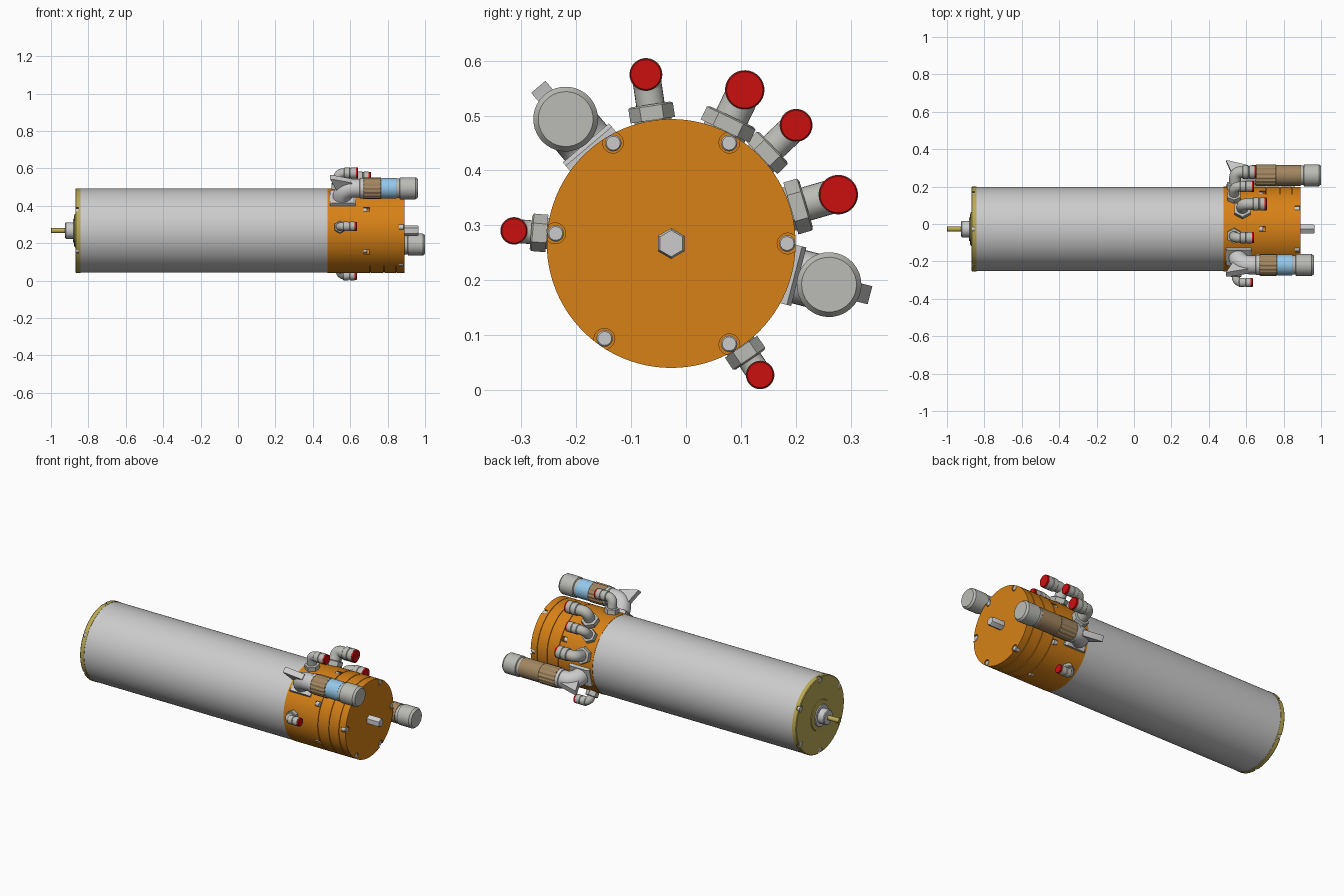
import bpy, bmesh
from math import sin, cos, pi, radians
from mathutils import Matrix, Vector

if "Cube" in bpy.data.objects:
    bpy.data.objects.remove(bpy.data.objects["Cube"])

AXIS = Matrix.Translation((0, -0.027, 0.267))


def material(name, *rgb):
    m = bpy.data.materials.new(name)
    m.diffuse_color = (*rgb, 1)
    m.use_nodes = True
    m.node_tree.nodes["Principled BSDF"].inputs["Base Color"].default_value = m.diffuse_color
    return m


ORANGE = material("orange", 0.68, 0.22, 0.008)
GOLD = material("gold", 0.5, 0.4, 0.09)
RED = material("red", 0.6, 0.005, 0.005)
TAN = material("tan", 0.36, 0.24, 0.12)
BLUE = material("blue", 0.3, 0.58, 0.82)
STEEL = material("steel", 0.5, 0.5, 0.47)


def finish(name, bm, angle, mat):
    # local frame: x along the motor, y tangential, z radial at the given angle
    bmesh.ops.recalc_face_normals(bm, faces=bm.faces)
    bm.transform(AXIS @ Matrix.Rotation(radians(angle - 90), 4, 'X'))
    me = bpy.data.meshes.new(name)
    bm.to_mesh(me)
    bm.free()
    if mat:
        me.materials.append(mat)
    ob = bpy.data.objects.new(name, me)
    bpy.context.collection.objects.link(ob)
    return ob


def loft(name, rings, angle=90, n=32, mat=None, phase=0, flute=0):
    # rings: (x, radial height, heading in degrees, radius)
    bm = bmesh.new()
    loops = []
    for x, h, a, rad in rings:
        up = Vector((-sin(radians(a)), 0, cos(radians(a))))
        row = []
        for j in range(n):
            p = 2 * pi * j / n + radians(phase)
            r = rad - (flute if j % 4 > 1 else 0)
            row.append(bm.verts.new(Vector((x, 0, h)) + r * (cos(p) * Vector((0, 1, 0)) + sin(p) * up)))
        loops.append(row)
    for a, b in zip(loops, loops[1:]):
        for j in range(n):
            k = (j + 1) % n
            bm.faces.new((a[j], a[k], b[k], b[j]))
    bm.faces.new(loops[0][::-1])
    bm.faces.new(loops[-1])
    return finish(name, bm, angle, mat)


def turned(name, profile, angle=90, h=0, **kw):
    return loft(name, [(x, h, 0, r) for x, r in profile], angle, **kw)


def prism(name, pts, half, angle, mat=None):
    # profile in the x / radial plane, extruded tangentially
    bm = bmesh.new()
    f = bm.faces.new([bm.verts.new((x, -half, z)) for x, z in pts])
    ext = bmesh.ops.extrude_face_region(bm, geom=[f])
    bmesh.ops.translate(bm, vec=(0, 2 * half, 0),
                        verts=[v for v in ext['geom'] if isinstance(v, bmesh.types.BMVert)])
    return finish(name, bm, angle, mat)


def bend(x, h, rad, R, steps=8):
    # quarter bend from radial to +x; (x, h) is the corner of the two centre lines
    return [(x + R - R * cos(t), h - R + R * sin(t), 90 - 90 * i / steps, rad)
            for i in range(steps + 1) for t in [pi / 2 * i / steps]]


def cut(ob, cutters):
    for c in cutters:
        m = ob.modifiers.new("pocket", 'BOOLEAN')
        m.object, m.operation, m.solver = c, 'DIFFERENCE', 'EXACT'
    dg = bpy.context.evaluated_depsgraph_get()
    me = bpy.data.meshes.new_from_object(ob.evaluated_get(dg))
    ob.modifiers.clear()
    ob.data = me
    for c in cutters:
        bpy.data.objects.remove(c)


# Main barrel
turned("motor_barrel", [(-0.843, 0.225), (0.479, 0.225)], n=96)

# Orange head with seam grooves and bolt pockets
prof = [(0.479, 0.2265)]
for g in (0.707, 0.78, 0.846):
    prof += [(g - 0.002, 0.2265), (g - 0.002, 0.222), (g + 0.002, 0.222), (g + 0.002, 0.2265)]
prof += [(0.889, 0.2265)]
head = turned("orange_head", prof, n=96, mat=ORANGE)
END = (0, 60, 120, 175, 235, 300)
MID = range(30, 390, 60)
cut(head, [turned("cutter", [(0.862, 0.019), (0.9, 0.019)], a, 0.212, n=20) for a in END]
    + [turned("cutter", [(0.67, 0.019), (0.7035, 0.019)], a, 0.213, n=20) for a in MID])
for a in END:
    turned("end_bolt", [(0.86, 0.015), (0.885, 0.015), (0.888, 0.0125)], a, 0.211, n=20)
for a in MID:
    turned("middle_bolt", [(0.668, 0.014), (0.69, 0.014)], a, 0.212, n=20)
turned("hex_stud", [(0.885, 0.028), (0.958, 0.028), (0.966, 0.024)], n=6, phase=30)

# Gold rear cap with rim bolts
cap = turned("rear_cap", [(-0.87, 0.223), (-0.866, 0.2265), (-0.842, 0.2265)], n=96, mat=GOLD)
REAR = range(30, 390, 60)
cut(cap, [turned("cutter", [(-0.88, 0.018), (-0.853, 0.018)], a, 0.212, n=20) for a in REAR])
for a in REAR:
    turned("rear_bolt", [(-0.868, 0.014), (-0.85, 0.014)], a, 0.209, n=20)

# Rear boss, collar and shaft
turned("rear_boss", [(-0.878, 0.07), (-0.874, 0.088), (-0.866, 0.092)], n=64, mat=GOLD)
turned("shaft_seal", [(-0.883, 0.062), (-0.875, 0.066)], n=48)
turned("shaft_collar", [(-0.926, 0.024), (-0.924, 0.04), (-0.92, 0.044), (-0.875, 0.044)], n=48)
turned("drive_shaft", [(-1.0, 0.012), (-0.998, 0.0135), (-0.915, 0.0135)], n=24, mat=GOLD)


# Elbow hose fittings
def fitting(angle, dist, rad, x0, x1):
    s = rad / 0.03
    loft("fitting_nut", [(x0, 0.215, 90, 0.034 * s), (x0, 0.227, 90, 0.034 * s),
                         (x0, 0.227, 90, 0.041 * s), (x0, 0.253, 90, 0.041 * s),
                         (x0, 0.256, 90, 0.036 * s)], angle, n=6, mat=STEEL)
    loft("fitting_elbow", [(x0, 0.25, 90, 0.026 * s)]
         + bend(x0, dist, 0.026 * s, 0.028) + [(x1 - 0.06, dist, 0, 0.026 * s)], angle, n=24, mat=STEEL)
    turned("fitting_sleeve", [(x1 - 0.075, rad - 0.003), (x1 - 0.072, rad), (x1 - 0.045, rad),
                              (x1 - 0.043, rad - 0.003), (x1 - 0.039, rad - 0.003),
                              (x1 - 0.037, rad), (x1 - 0.011, rad)], angle, dist, mat=STEEL)
    turned("fitting_release_ring", [(x1 - 0.012, rad - 0.001), (x1 - 0.002, rad - 0.001),
                                    (x1, rad - 0.003)], angle, dist, mat=RED)


for f in ((98.5, 0.311, 0.030, 0.535, 0.642), (64.4, 0.310, 0.036, 0.58, 0.71),
          (43.4, 0.313, 0.030, 0.535, 0.642), (16.3, 0.317, 0.036, 0.54, 0.655),
          (-55.9, 0.289, 0.026, 0.545, 0.635), (175.4, 0.287, 0.025, 0.545, 0.635)):
    fitting(*f)


# Angled electrical connectors
def connector(angle, h, bands, end):
    prism("connector_base", [(0.493, 0.2), (0.628, 0.2), (0.628, 0.232), (0.615, 0.24),
                             (0.505, 0.24), (0.493, 0.232)], 0.055, angle)
    start = bands[0][0]
    loft("connector_elbow", [(0.557, 0.225, 90, 0.052)] + bend(0.557, h, 0.05, 0.06)
         + [(start - 0.02, h, 0, 0.05), (start - 0.018, h, 0, 0.055), (start, h, 0, 0.055)], angle)
    prism("connector_tab", [(0.493, 0.374), (0.508, 0.374), (0.61, 0.349), (0.61, 0.3),
                            (0.56, 0.26), (0.525, 0.30)], 0.017, angle)
    for x0, x1, r, mat, flute in bands:
        turned("connector_sleeve", [(x0, r - 0.002), (x0 + 0.003, r), (x1 - 0.003, r), (x1, r - 0.002)],
               angle, h, n=64, mat=mat, flute=flute)
    last = bands[-1][1]
    turned("connector_end_nut", [(last, 0.052), (last + 0.015, 0.052), (last + 0.018, 0.059),
                                 (end - 0.012, 0.059), (end, 0.05)], angle, h, n=32, mat=STEEL)


connector(130.3, 0.297, [(0.67, 0.765, 0.058, TAN, 0.003), (0.765, 0.848, 0.055, BLUE, 0)], 0.962)
connector(-14.6, 0.297, [(0.65, 0.76, 0.058, TAN, 0.003), (0.76, 0.892, 0.056, TAN, 0)], 1.0)

# Smooth round surfaces, keep hard edges
bpy.ops.object.select_all(action='SELECT')
bpy.context.view_layer.objects.active = head
bpy.ops.object.shade_smooth_by_angle()
